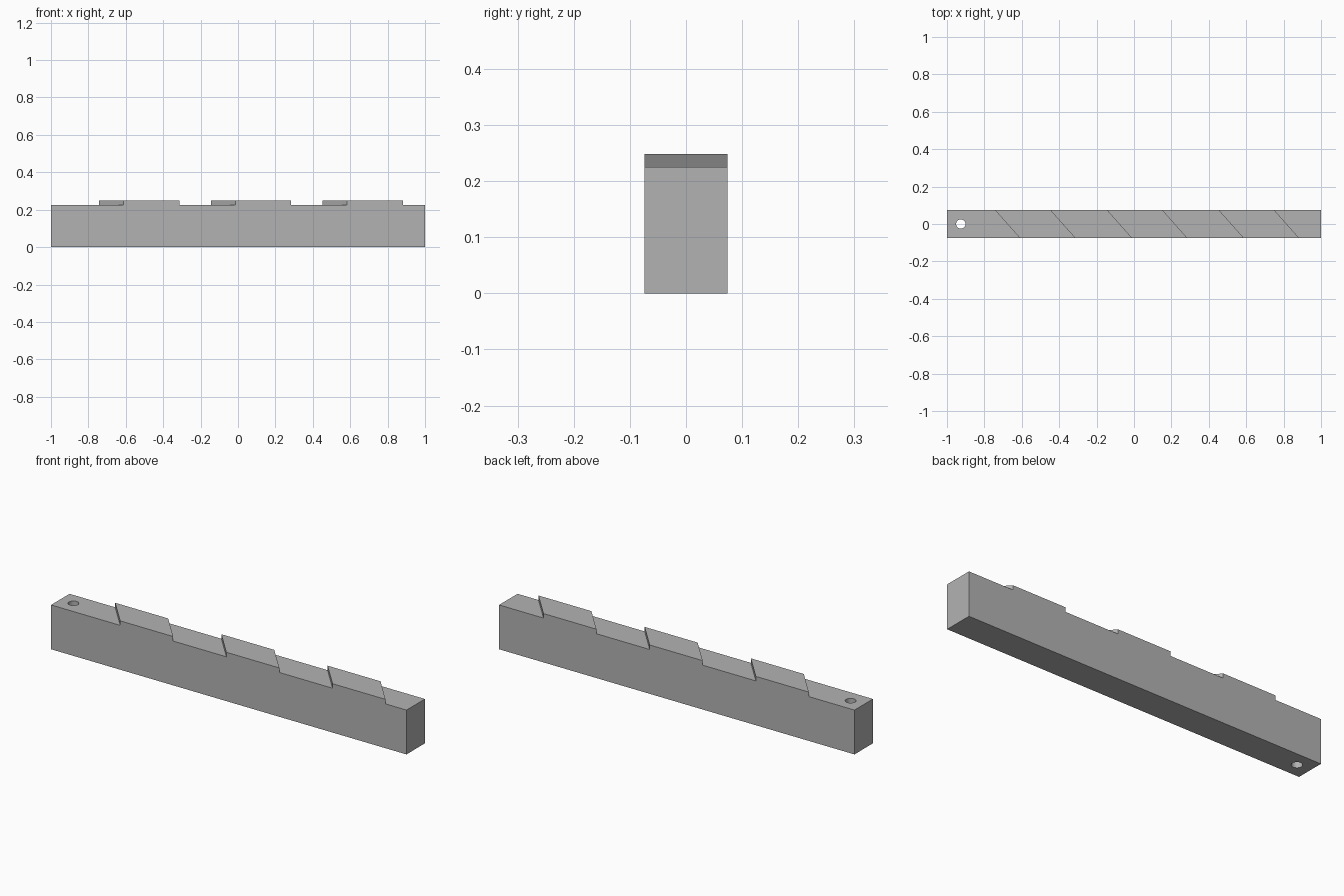
import bpy
import bmesh

cube = bpy.data.objects.get("Cube")
if cube:
    bpy.data.objects.remove(cube, do_unlink=True)

HALF_LENGTH, HALF_WIDTH = 1.0, 0.074
LOW, HIGH = 0.2255, 0.2485
PITCH, PAD_LENGTH, SLANT = 0.5975, 0.298, 0.132
FIRST_PAD = -0.611

grey = bpy.data.materials.new("grey")
grey.use_nodes = True
colour = (0.45, 0.45, 0.45, 1)
grey.diffuse_color = colour
grey.node_tree.nodes["Principled BSDF"].inputs["Base Color"].default_value = colour


def side_profile(shift):
    """Outline of one long side; the steps move by shift, the ends stay put."""
    points = [(-HALF_LENGTH, 0), (HALF_LENGTH, 0), (HALF_LENGTH, LOW)]
    for i in reversed(range(3)):
        start = FIRST_PAD + i * PITCH - shift
        end = start + PAD_LENGTH
        points += [(end, LOW), (end, HIGH), (start, HIGH), (start, LOW)]
    return points + [(-HALF_LENGTH, LOW)]


# Bar with slanted raised steps, lofted between its two long sides
bm = bmesh.new()
front = [bm.verts.new((x, -HALF_WIDTH, z)) for x, z in side_profile(0)]
back = [bm.verts.new((x, HALF_WIDTH, z)) for x, z in side_profile(SLANT)]
bm.faces.new(front)
bm.faces.new(list(reversed(back)))
count = len(front)
for i in range(count):
    j = (i + 1) % count
    bm.faces.new((front[j], front[i], back[i], back[j]))
bmesh.ops.recalc_face_normals(bm, faces=bm.faces)
mesh = bpy.data.meshes.new("notched_bar")
bm.to_mesh(mesh)
bm.free()
bar = bpy.data.objects.new("notched_bar", mesh)
bpy.context.collection.objects.link(bar)
mesh.materials.append(grey)

# Vertical through hole near one end
bpy.ops.mesh.primitive_cylinder_add(vertices=40, radius=0.025, depth=1,
                                    location=(-0.926, 0, 0.1))
cutter = bpy.context.object
cutter.name = "hole_cutter"
cutter.hide_render = True
cutter.data.materials.append(grey)

cut = bar.modifiers.new("hanging_hole", "BOOLEAN")
cut.operation = "DIFFERENCE"
cut.solver = "EXACT"
cut.object = cutter

bpy.ops.object.select_all(action="DESELECT")
bar.select_set(True)
bpy.context.view_layer.objects.active = bar
bpy.ops.object.modifier_apply(modifier=cut.name)
bpy.data.objects.remove(cutter, do_unlink=True)
bpy.ops.object.shade_smooth_by_angle(angle=0.5)
